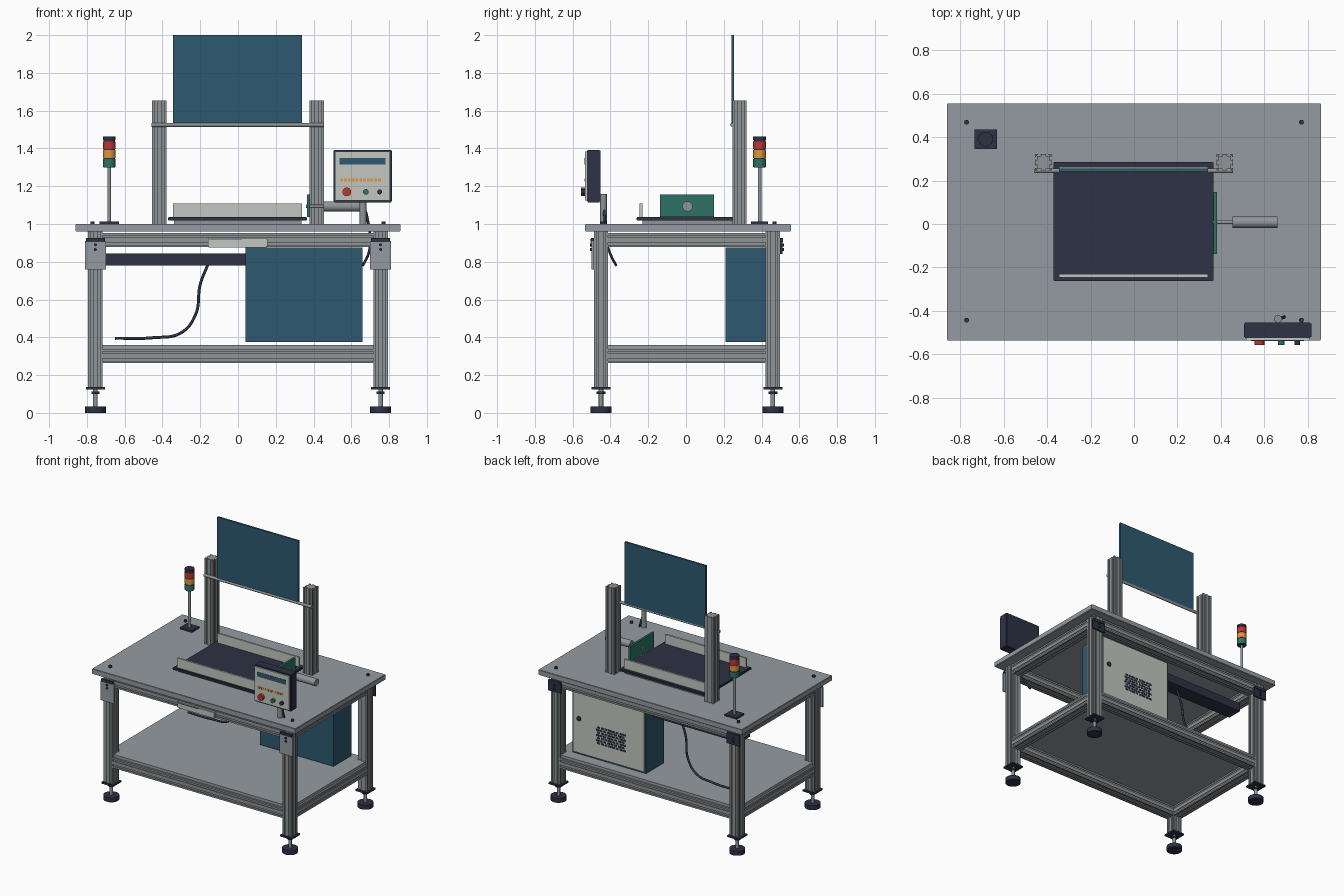
import bpy, bmesh, math
from mathutils import Matrix, Vector

if "Cube" in bpy.data.objects:
    bpy.data.objects.remove(bpy.data.objects["Cube"], do_unlink=True)


def material(name, rgb):
    m = bpy.data.materials.new(name)
    m.use_nodes = True
    col = (*rgb, 1)
    m.diffuse_color = col
    m.node_tree.nodes["Principled BSDF"].inputs["Base Color"].default_value = col
    return m


GREY = material("table_grey", (0.30, 0.33, 0.36))
ALU = material("aluminium", (0.28, 0.30, 0.31))
BLUE = material("petrol_blue", (0.027, 0.10, 0.16))
DARK = material("dark_navy", (0.026, 0.032, 0.058))
LIGHT = material("light_grey", (0.55, 0.57, 0.53))
RED = material("signal_red", (0.52, 0.035, 0.035))
AMBER = material("signal_amber", (0.75, 0.31, 0.04))
GREEN = material("signal_green", (0.026, 0.17, 0.13))


def finish(name, bm, mat, smooth=False):
    bmesh.ops.recalc_face_normals(bm, faces=bm.faces)
    me = bpy.data.meshes.new(name)
    bm.to_mesh(me)
    bm.free()
    me.materials.append(mat)
    ob = bpy.data.objects.new(name, me)
    bpy.context.collection.objects.link(ob)
    if smooth:
        bpy.ops.object.select_all(action="DESELECT")
        bpy.context.view_layer.objects.active = ob
        ob.select_set(True)
        bpy.ops.object.shade_smooth_by_angle(angle=math.radians(40))
    return ob


def box(name, mat, x, y, z, bevel=0):
    """Box from (low, high) ranges."""
    bm = bmesh.new()
    bmesh.ops.create_cube(bm, size=1)
    for v in bm.verts:
        v.co = [r[0] + (c + 0.5) * (r[1] - r[0]) for c, r in zip(v.co, (x, y, z))]
    if bevel:
        bmesh.ops.bevel(bm, geom=bm.edges[:], offset=bevel, segments=2, affect="EDGES")
    return finish(name, bm, mat)


def rod(name, mat, start, end, radius, sides=24):
    """Cylinder between two points."""
    a, b = Vector(start), Vector(end)
    bm = bmesh.new()
    turn = (b - a).to_track_quat("Z", "Y").to_matrix().to_4x4()
    bmesh.ops.create_cone(bm, cap_ends=True, segments=sides, radius1=radius, radius2=radius,
                          depth=(b - a).length, matrix=Matrix.Translation((a + b) / 2) @ turn)
    return finish(name, bm, mat, True)


def slotted_bar(name, start, end, half=0.038):
    """Aluminium extrusion with two T-slots on every side."""
    side = [(-half, 0)]
    for c in (-half / 2, half / 2):
        side += [(c - .006, 0), (c - .006, .004), (c - .01, .004), (c - .01, .009),
                 (c + .01, .009), (c + .01, .004), (c + .006, .004), (c + .006, 0)]
    a, b = Vector(start), Vector(end)
    turn = (b - a).to_track_quat("Z", "Y").to_matrix()
    bm = bmesh.new()
    ring = []
    for k in range(4):
        spin = Matrix.Rotation(k * math.pi / 2, 3, "Z")
        ring += [bm.verts.new(a + turn @ (spin @ Vector((s, d - half, 0)))) for s, d in side]
    face = bm.faces.new(ring)
    out = bmesh.ops.extrude_face_region(bm, geom=[face])["geom"]
    bmesh.ops.translate(bm, vec=b - a, verts=[g for g in out if isinstance(g, bmesh.types.BMVert)])
    if not face.is_valid or len(bm.faces) == len(ring) + 1:
        bm.faces.new(ring)
    return finish(name, bm, ALU)


def cable(name, points, radius):
    cu = bpy.data.curves.new(name, "CURVE")
    cu.dimensions = "3D"
    cu.bevel_depth = radius
    cu.bevel_resolution = 3
    cu.use_fill_caps = True
    sp = cu.splines.new("BEZIER")
    sp.bezier_points.add(len(points) - 1)
    for p, co in zip(sp.bezier_points, points):
        p.co = co
        p.handle_left_type = p.handle_right_type = "AUTO"
    cu.materials.append(DARK)
    ob = bpy.data.objects.new(name, cu)
    bpy.context.collection.objects.link(ob)


# Legs, levelling feet and corner brackets
LX, FRONT, BACK = 0.755, -0.45, 0.46
for sx, side in ((-1, "right"), (1, "left")):
    for y, sy, end in ((FRONT, -1, "front"), (BACK, 1, "back")):
        x, tag = sx * LX, f"{end}_{side}"
        slotted_bar(f"leg_{tag}", (x, y, 0.135), (x, y, 0.96))
        box(f"foot_plate_{tag}", DARK, (x - .05, x + .05), (y - .05, y + .05), (.124, .136))
        rod(f"foot_stem_{tag}", ALU, (x, y, .03), (x, y, .125), .012)
        rod(f"foot_nut_{tag}", DARK, (x, y, .1), (x, y, .113), .024, 6)
        rod(f"foot_pad_{tag}", DARK, (x, y, 0), (x, y, .034), .055, 32)
        face = y + sy * .038
        low, mat = (.76, GREY) if sy < 0 else (.84, DARK)
        box(f"bracket_{tag}", mat, (x - .056, x + .056), sorted((face, face + sy * .012)), (low, .91))
        box(f"bracket_cap_{tag}", DARK, (x - .05, x + .05), sorted((face, face + sy * .015)), (.905, .925))
        for z in (.865, .89):
            rod(f"bracket_bolt_{tag}", DARK, (x, face, z), (x, face + sy * .02, z), .008, 12)
        rod(f"top_bolt_{tag}", DARK, (sx * .77, y + .008, 1), (sx * .77, y + .008, 1.014), .011, 16)
    # Side rails
    for z, level in ((.301, "lower"), (.915, "upper")):
        slotted_bar(f"{level}_rail_{side}", (sx * LX, FRONT + .038, z), (sx * LX, BACK - .038, z))

# Front and back rails
for y, end in ((FRONT, "front"), (BACK, "back")):
    for z, level in ((.301, "lower"), (.915, "upper")):
        slotted_bar(f"{level}_rail_{end}", (-LX + .038, y, z), (LX - .038, y, z))

# Table top and lower shelf
box("table_top", GREY, (-.86, .86), (-.535, .555), (.96, 1.0), .003)
box("shelf", GREY, (-.78, .78), (-.475, .485), (.338, .36))

# Electrical cabinet with a rear door
box("cabinet", BLUE, (.04, .66), (.21, .425), (.375, .875))
box("cabinet_door", LIGHT, (.05, .65), (.425, .435), (.388, .862))
rod("door_lock", DARK, (.6, .435, .65), (.6, .442, .65), .018)
for row in range(7):
    for col in range(8):
        x, z = .215 + col * .031 + (row % 2) * .012, .505 + row * .02
        box("door_vent", DARK, (x - .012, x + .012), (.434, .437), (z - .007, z + .007))

# Cable duct and hanging cable
box("cable_duct", DARK, (-.7, .04), (.23, .35), (.78, .845))
cable("hanging_cable", [(-.16, .29, .785), (-.2, .29, .68), (-.225, .3, .52),
                        (-.3, .31, .425), (-.45, .32, .398), (-.65, .325, .395)], .008)

# Small unit on the front rail
box("front_unit", LIGHT, (-.16, .155), (-.505, -.485), (.876, .925), .004)
box("front_unit_strip", BLUE, (-.15, .02), (-.508, -.504), (.914, .919))

# Upright posts with cross bar and screen
for sx, side in ((-1, "right"), (1, "left")):
    slotted_bar(f"post_{side}", (sx * .417, .283, 1.0), (sx * .417, .283, 1.655))
rod("cross_bar", ALU, (-.457, .245, 1.525), (.455, .245, 1.525), .011)
box("screen", BLUE, (-.345, .34), (.24, .255), (1.525, 2.0))

# Work platform with guide plates
box("platform_base", ALU, (-.34, .335), (-.23, .26), (1.0, 1.02))
box("platform", DARK, (-.37, .365), (-.262, .285), (1.018, 1.036), .003)
for y, end in ((-.238, "front"), (.255, "back")):
    box(f"guide_plate_{end}", LIGHT, (-.345, .34), (y - .007, y + .007), (1.036, 1.108))

# Pusher plate and its cylinder
box("pusher_plate", GREEN, (.365, .381), (-.138, .147), (1.036, 1.155))
rod("pusher_rod", ALU, (.36, .008, 1.093), (.46, .008, 1.093), .009)
rod("pusher_cylinder", ALU, (.453, .008, 1.093), (.66, .008, 1.093), .027, 32)

# Control panel on a short pole
rod("panel_pole", ALU, (.662, -.437, 1.0), (.662, -.437, 1.16), .018)
box("panel_housing", DARK, (.505, .815), (-.525, -.452), (1.113, 1.393), .005)
box("panel_face", LIGHT, (.514, .806), (-.535, -.524), (1.125, 1.385))
box("panel_display", BLUE, (.538, .782), (-.538, -.534), (1.316, 1.35))
for i in range(11):
    x = .542 + i * .02
    box("panel_indicator", AMBER, (x, x + .014), (-.538, -.534), (1.225, 1.24))
for x, r, mat, name in ((.576, .023, RED, "stop"), (.677, .015, GREEN, "start"), (.75, .013, DARK, "reset")):
    rod(f"{name}_button", mat, (x, -.534, 1.17), (x, -.556, 1.17), r)
cable("panel_cable", [(.66, -.44, 1.12), (.685, -.43, 1.03), (.7, -.42, .9),
                      (.69, -.4, .84), (.66, -.37, .78)], .007)

# Signal tower
TX, TY = -.682, .39
box("tower_base", DARK, (TX - .051, TX + .051), (TY - .045, TY + .045), (1.0, 1.013))
rod("tower_pole", ALU, (TX, TY, 1.01), (TX, TY, 1.305), .01)
rod("tower_core", DARK, (TX, TY, 1.298), (TX, TY, 1.455), .031, 32)
for z, mat, name in ((1.302, GREEN, "green"), (1.35, AMBER, "amber"), (1.396, RED, "red")):
    rod(f"{name}_lamp", mat, (TX, TY, z), (TX, TY, z + .042), .034, 32)
rod("tower_cap", DARK, (TX, TY, 1.445), (TX, TY, 1.462), .034, 32)
